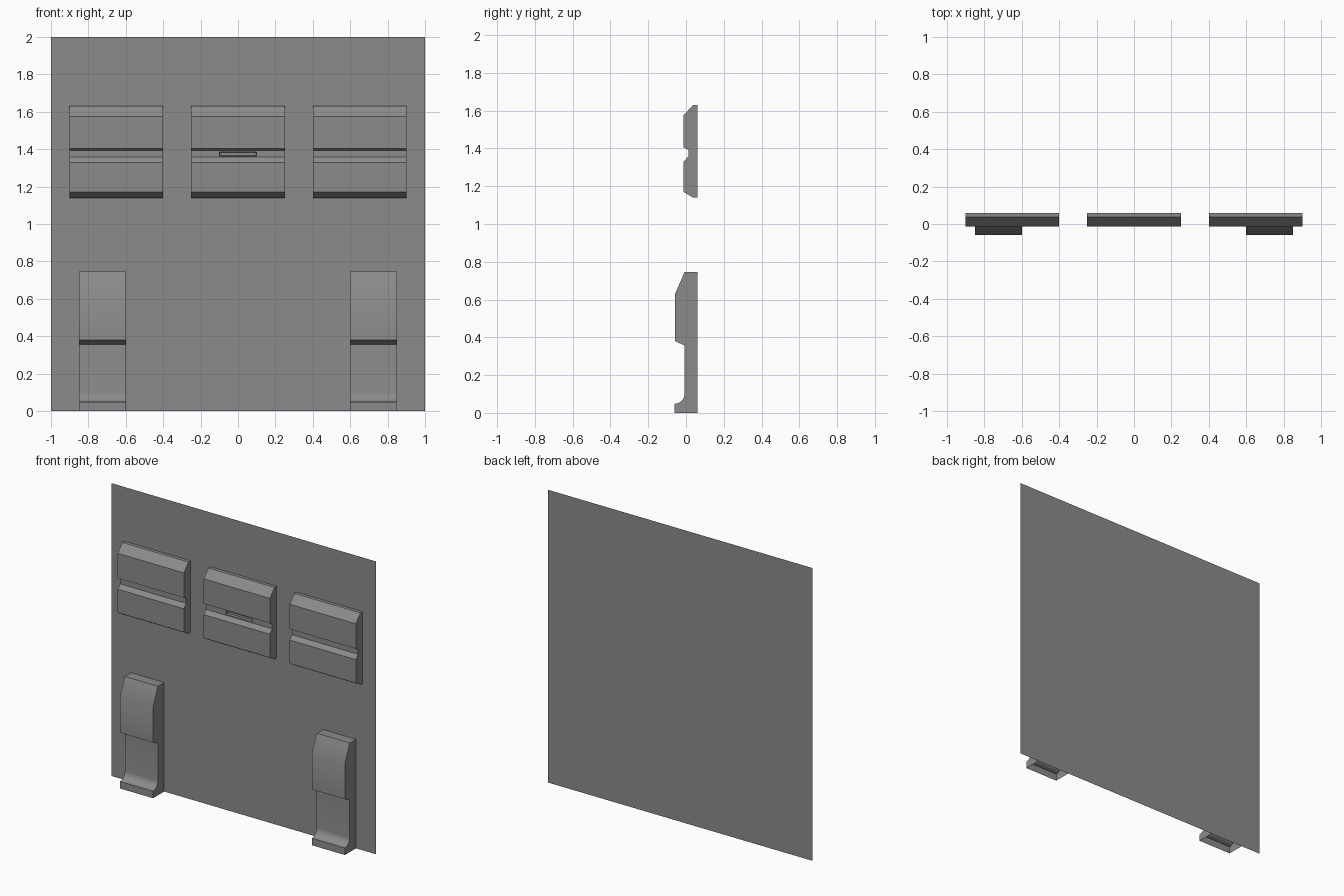
import bpy, bmesh, math

cube = bpy.data.objects.get("Cube")
if cube:
    bpy.data.objects.remove(cube, do_unlink=True)

WALL_Y = 0.06

grey = bpy.data.materials.new("mid_grey")
grey.use_nodes = True
colour = (0.26, 0.26, 0.26, 1)
grey.diffuse_color = colour
grey.node_tree.nodes["Principled BSDF"].inputs["Base Color"].default_value = colour


def finish(name, bm):
    mesh = bpy.data.meshes.new(name)
    bm.to_mesh(mesh)
    bm.free()
    mesh.materials.append(grey)
    obj = bpy.data.objects.new(name, mesh)
    bpy.context.collection.objects.link(obj)
    bpy.ops.object.select_all(action='DESELECT')
    obj.select_set(True)
    bpy.context.view_layer.objects.active = obj
    bpy.ops.object.shade_smooth_by_angle(angle=math.radians(30))
    return obj


def extrude_profile(profile, x0, x1):
    """Sweep an open (y, z) profile, top to bottom, along x and close both ends."""
    bm = bmesh.new()
    right = [bm.verts.new((x0, y, z)) for y, z in profile]
    left = [bm.verts.new((x1, y, z)) for y, z in profile]
    for i in range(len(profile) - 1):
        bm.faces.new((right[i], right[i + 1], left[i + 1], left[i]))
    bm.faces.new(right[::-1])
    bm.faces.new(left)
    bm.normal_update()
    return bm


# Backing wall: a single sheet facing the front
bm = bmesh.new()
bm.faces.new([bm.verts.new((x, WALL_Y, z)) for x, z in ((-1, 0), (1, 0), (1, 2), (-1, 2))])
finish("back_wall", bm)

# Three chamfered panels with a horizontal groove
panel_profile = [(WALL_Y, 1.63), (0.037, 1.63), (-0.013, 1.575), (-0.013, 1.405),
                 (0.012, 1.392), (0.012, 1.357), (-0.013, 1.33), (-0.013, 1.17),
                 (0.037, 1.14), (WALL_Y, 1.14)]
for name, x in (("right_panel", -0.65), ("middle_panel", 0), ("left_panel", 0.65)):
    bm = extrude_profile(panel_profile, x - 0.25, x + 0.25)
    if name == "middle_panel":
        # Recessed slot in the groove floor
        floor = next(f for f in bm.faces if f.normal.y < -0.99
                     and 1.36 < f.calc_center_median().z < 1.39)
        bmesh.ops.inset_individual(bm, faces=[floor], thickness=0.005)
        for v in floor.verts:
            v.co.x = math.copysign(0.1, v.co.x)
            v.co.z = 1.386 if v.co.z > 1.375 else 1.363
        bmesh.ops.inset_individual(bm, faces=[floor], thickness=0.004, depth=-0.015)
    finish(name, bm)

# Two legs: bulged top block, thin shaft and a foot flared by a quarter round
leg_profile = [(WALL_Y, 0.745), (-0.008, 0.745), (-0.058, 0.63), (-0.058, 0.38), (-0.008, 0.357)]
for i in range(7):
    a = math.pi / 2 * i / 6
    leg_profile.append((-0.06 + 0.052 * math.cos(a), 0.1 - 0.052 * math.sin(a)))
leg_profile += [(-0.06, 0), (WALL_Y, 0)]
leg_profile.pop()  # the underside stays open
for name, side in (("right_leg", -1), ("left_leg", 1)):
    x = side * 0.725
    # Side faces reach the wall at floor level
    bm = extrude_profile(leg_profile + [(WALL_Y, 0)], x - 0.125, x + 0.125)
    underside = [f for f in bm.faces if f.normal.z < -0.99]
    bmesh.ops.delete(bm, geom=underside, context='FACES_ONLY')
    finish(name, bm)
